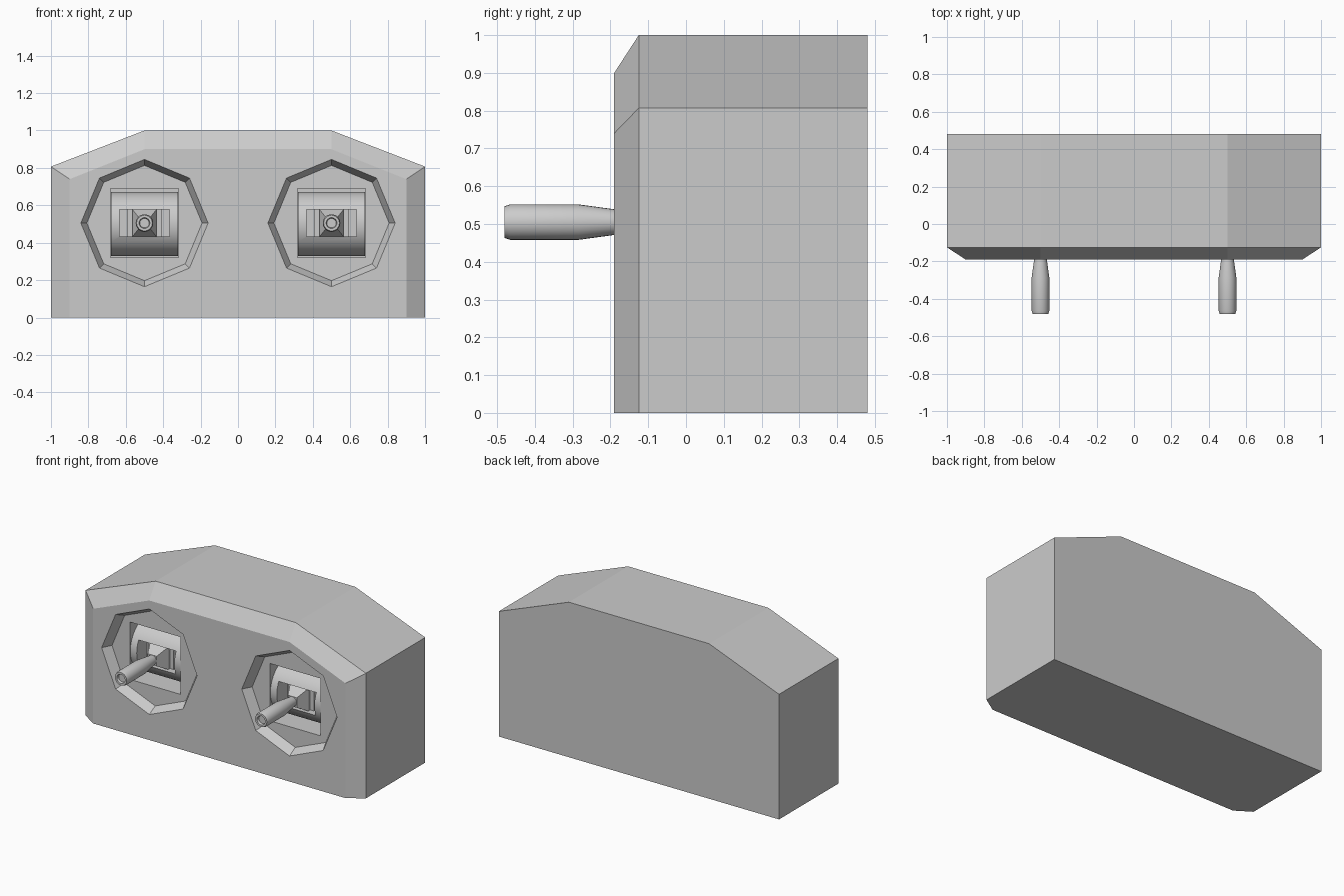
import bpy, bmesh, math

if "Cube" in bpy.data.objects:
    bpy.data.objects.remove(bpy.data.objects["Cube"])

PZ = 0.505  # height of the stick centres


def loft(name, rings, smooth=False, close=True):
    """Skin matching closed rings of points and cap both ends."""
    bm = bmesh.new()
    vs = [[bm.verts.new(p) for p in r] for r in rings]
    n = len(rings[0])
    for a, b in zip(vs, vs[1:]):
        for i in range(n):
            j = (i + 1) % n
            bm.faces.new((a[i], a[j], b[j], b[i]))
    bm.faces.new(vs[0][::-1])
    bm.faces.new(vs[-1])
    bmesh.ops.recalc_face_normals(bm, faces=bm.faces)
    me = bpy.data.meshes.new(name)
    bm.to_mesh(me)
    bm.free()
    ob = bpy.data.objects.new(name, me)
    bpy.context.collection.objects.link(ob)
    if smooth:
        bpy.ops.object.select_all(action='DESELECT')
        ob.select_set(True)
        bpy.context.view_layer.objects.active = ob
        bpy.ops.object.shade_smooth_by_angle(angle=math.radians(25))
    return ob


def circle_y(x, y, r, n):
    return [(x + r * math.cos(2 * math.pi * i / n), y,
             PZ + r * math.sin(2 * math.pi * i / n)) for i in range(n)]


def rect_y(x, y, hx, hz):
    return [(x - hx, y, PZ - hz), (x + hx, y, PZ - hz),
            (x + hx, y, PZ + hz), (x - hx, y, PZ + hz)]


def cut(ob, cutter):
    """Subtract the cutter, bake the result and remove the cutter."""
    cutter.hide_render = True
    m = ob.modifiers.new("cut", 'BOOLEAN')
    m.operation, m.solver, m.object = 'DIFFERENCE', 'EXACT', cutter
    bpy.context.view_layer.objects.active = ob
    bpy.ops.object.modifier_apply(modifier=m.name)
    bpy.data.objects.remove(cutter)


def outline(y, w, side, top):
    pts = [(-w, 0), (w, 0), (w, side), (0.5, top), (-0.5, top), (-w, side)]
    return [(x, y, z) for x, z in pts]


# housing with chamfered front
body = loft("housing", [outline(-0.19, 0.9, 0.74, 0.9),
                        outline(-0.125, 1.0, 0.807, 1.0),
                        outline(0.48, 1.0, 0.807, 1.0)])

for side, x in (("left", -0.5), ("right", 0.5)):
    # tapered octagonal recess and the window behind it
    cut(body, loft("recess_cutter", [circle_y(x, -0.21, 0.351, 8),
                                     circle_y(x, -0.13, 0.308, 8)]))
    cut(body, loft("window_cutter", [rect_y(x, -0.15, 0.181, 0.185),
                                     rect_y(x, 0.06, 0.181, 0.185)]))

    # horizontal gimbal drum with a slot
    n, r = 32, 0.172
    drum = loft(side + "_gimbal_drum",
                [[(x + e, 0.045 + r * math.cos(2 * math.pi * i / n),
                   PZ - 0.005 + r * math.sin(2 * math.pi * i / n)) for i in range(n)]
                 for e in (-0.18, 0.18)], smooth=True)
    cut(drum, loft("slot_cutter", [rect_y(x, -0.2, 0.134, 0.073),
                                   rect_y(x, -0.02, 0.134, 0.073)]))

    # inner cradle and tapered stick base
    loft(side + "_cradle", [rect_y(x, -0.015, 0.09, 0.072),
                            rect_y(x, -0.07, 0.09, 0.072)])
    loft(side + "_stick_base", [rect_y(x, -0.06, 0.064, 0.072),
                                rect_y(x, -0.09, 0.064, 0.072),
                                rect_y(x, -0.16, 0.032, 0.032)])

    # turned stick with a hollow tip
    prof = [(-0.13, 0.027), (-0.19, 0.034), (-0.285, 0.047), (-0.465, 0.047),
            (-0.48, 0.042), (-0.48, 0.029), (-0.465, 0.025)]
    loft(side + "_stick", [circle_y(x, y, rad, 24) for y, rad in prof], smooth=True)
